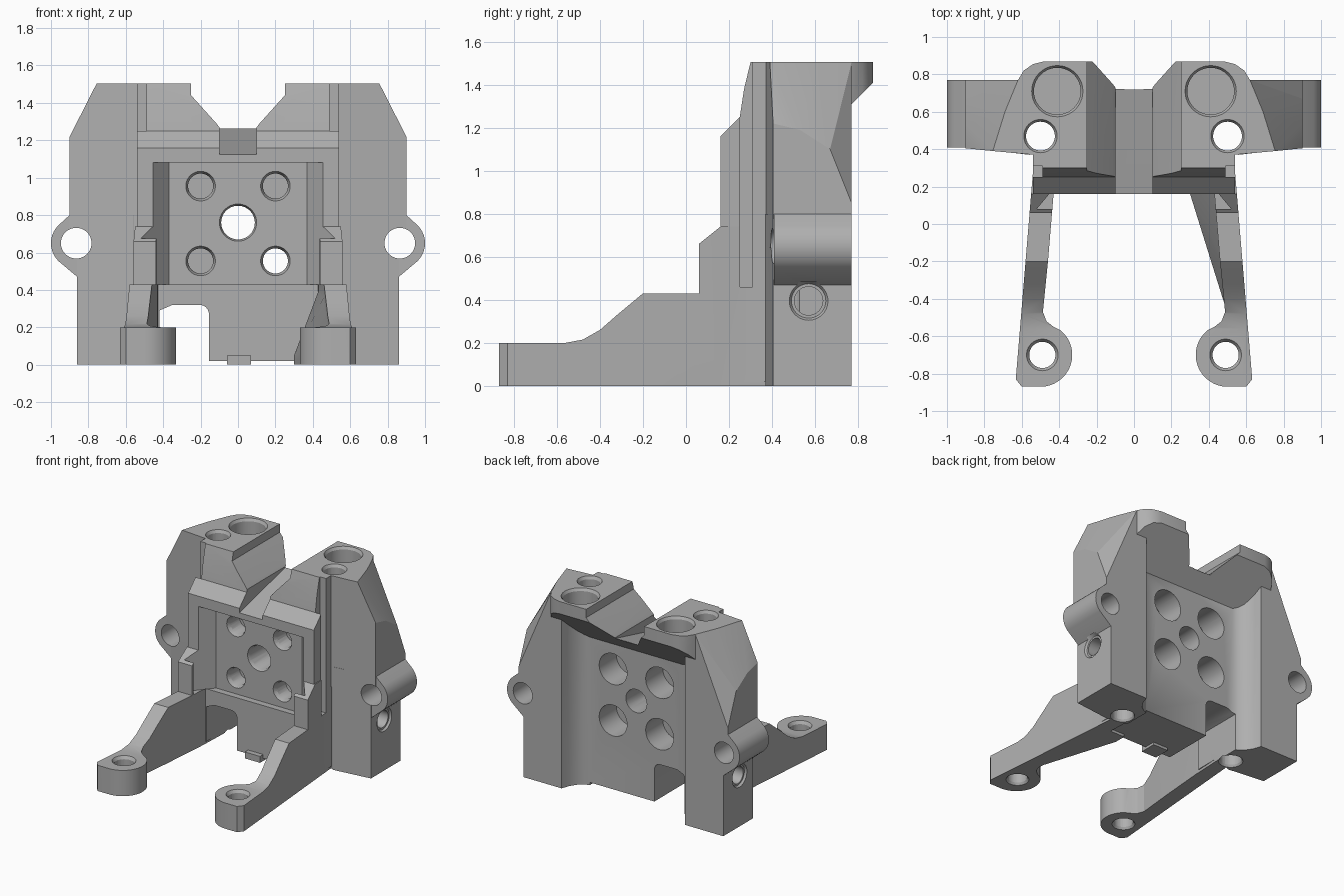
import bpy, bmesh, math
from mathutils import Vector, Matrix

if "Cube" in bpy.data.objects:
    bpy.data.objects.remove(bpy.data.objects["Cube"], do_unlink=True)

grey = bpy.data.materials.new("plain_grey")
grey.use_nodes = True
grey.diffuse_color = (0.43, 0.43, 0.43, 1)
grey.node_tree.nodes["Principled BSDF"].inputs["Base Color"].default_value = (0.43, 0.43, 0.43, 1)


def finish(name, bm):
    bmesh.ops.recalc_face_normals(bm, faces=bm.faces)
    mesh = bpy.data.meshes.new(name)
    bm.to_mesh(mesh)
    bm.free()
    mesh.materials.append(grey)
    obj = bpy.data.objects.new(name, mesh)
    bpy.context.collection.objects.link(obj)
    return obj


def prism(name, outline, axis, lo, hi):
    """Extrude a 2D outline along an axis; outline uses the other two axes in order."""
    bm = bmesh.new()
    def place(p, t):
        c = list(p)
        c.insert("xyz".index(axis), t)
        return bm.verts.new(c)
    face = bm.faces.new([place(p, lo) for p in outline])
    ext = bmesh.ops.extrude_face_region(bm, geom=[face])
    step = Vector([hi - lo if a == axis else 0 for a in "xyz"])
    bmesh.ops.translate(bm, vec=step, verts=[v for v in ext["geom"] if isinstance(v, bmesh.types.BMVert)])
    return finish(name, bm)


def hull(name, points):
    bm = bmesh.new()
    for p in points:
        bm.verts.new(p)
    out = bmesh.ops.convex_hull(bm, input=bm.verts)
    loose = {v for v in out["geom_interior"] + out["geom_unused"] if isinstance(v, bmesh.types.BMVert)}
    bmesh.ops.delete(bm, geom=list(loose), context="VERTS")
    bmesh.ops.dissolve_limit(bm, angle_limit=0.01, verts=bm.verts, edges=bm.edges)
    return finish(name, bm)


def rod(axis, centre, r1, r2=None, length=3):
    """Round cutter about a centre; two radii make a cone."""
    bm = bmesh.new()
    turn = {"x": Matrix.Rotation(math.pi / 2, 4, "Y"), "y": Matrix.Rotation(-math.pi / 2, 4, "X"),
            "z": Matrix.Identity(4)}[axis]
    bmesh.ops.create_cone(bm, cap_ends=True, segments=40, radius1=r1, radius2=r1 if r2 is None else r2,
                          depth=length, matrix=Matrix.Translation(centre) @ turn)
    return finish("cutter", bm)


def boolean(target, tool, how):
    mod = target.modifiers.new("join", "BOOLEAN")
    mod.operation, mod.solver, mod.object = how, "EXACT", tool
    bpy.context.view_layer.objects.active = target
    bpy.ops.object.modifier_apply(modifier=mod.name)
    bpy.data.objects.remove(tool, do_unlink=True)


def arc(cx, cy, r, a, b, n=16):
    return [(cx + r * math.cos(math.radians(a + (b - a) * i / n)),
             cy + r * math.sin(math.radians(a + (b - a) * i / n))) for i in range(n + 1)]


def flip(points, s):
    return [(p[0] * s,) + tuple(p[1:]) for p in points]


# Central plate with stepped front and overhanging back
body = prism("mount_bracket", [
    (.16, .43), (.16, 1.16), (.25, 1.25), (.27, 1.38), (.3, 1.505), (.72, 1.505),
    (.72, 1.26), (.61, 1.15), (.61, .02), (.21, .02), (.21, .43)], "x", -.54, .54)

# Leg side profile shared by both sides
leg_side = [(-.87, 0), (-.87, .2), (-.56, .2), (-.48, .215), (-.4, .26), (-.32, .33), (-.2, .43),
            (.06, .43), (.06, .66), (.16, .74), (.4, .74), (.4, 0)]

for s in (1, -1):
    # Lower tower, with the curved corner of the back recess
    parts = [prism("tower_base", flip([(.86, .405), (.56, .37), (.5, .4), (.53, .77), (.86, .77)], s), "z", 0, .8)]
    parts.append(prism("recess_corner", flip([
        (.6, .4), (.4, .4), (.4, .61), (.435, .625), (.475, .655), (.51, .71), (.53, .77), (.6, .77)], s),
        "z", 0, 1.3))
    # Upper tower with faceted shoulders
    parts.append(hull("tower_top", flip([
        (.53, .37, 1.505), (.53, .77, 1.505), (.62, .77, 1.505), (.69, .6, 1.505), (.755, .39, 1.505),
        (.9, .405, 1.22), (.9, .53, 1.19), (.9, .67, 1.1), (.9, .77, .85), (.9, .77, .64), (.9, .405, .64),
        (.53, .37, .64), (.53, .77, .64)], s)))
    # Overhanging top lip
    rim = [(.05, .87), (.48, .87), (.54, .855), (.59, .82), (.62, .77), (.62, .6), (.05, .6)]
    parts.append(hull("top_lip", flip([(x, y, z) for x, y in rim for z in (1.505, y + .54)], s)))
    # Side ear
    ear = arc(.865, .65, .135, -90, 270, 40)[:-1] + [(.86, .47), (.8, .47), (.8, .8), (.9, .8)]
    parts.append(hull("side_ear", flip([(x, y, z) for x, z in ear for y in (.41, .77)], s)))
    # Front leg: plan outline trimmed by the side profile
    plan = ([(.53, .4), (.55, .16), (.632, -.83), (.6, -.87)] + arc(.5, -.7, .17, -90, -230)
            + [(.43, -.55), (.468, -.52), (.487, -.47), (.46, -.2), (.43, .16), (.42, .4)])
    leg = prism("front_leg", flip(plan, s), "z", -.1, 1)
    boolean(leg, prism("cutter", leg_side, "x", -1, 1), "INTERSECT")
    parts.append(leg)
    for part in parts:
        boolean(body, part, "UNION")

# Sloping web inside one leg, and the small bottom tab
boolean(body, hull("leg_web", [(.5, -.48, 0), (.5, -.48, .2), (.3, .16, 0), (.33, .25, 0), (.5, .25, 0),
                               (.3, .25, 0), (.3, .16, .05), (.3, .25, .05), (.44, .16, .42),
                               (.44, .25, .42), (.5, .25, .42), (.48, -.2, .4)]), "UNION")
boolean(body, prism("tab", [(-.06, .17), (.07, .17), (.07, .3), (-.06, .3)], "z", 0, .05), "UNION")

# Front pocket, top channel, cable opening
cuts = [hull("cutter", [(s * x, y, z) for s in (1, -1) for x, y in ((.52, .08), (.37, .26))
                        for z in (.43, 1.08)])]
notch = [(.25, 1.6), (.25, 1.44), (.115, 1.29), (.1, 1.27)]
cuts.append(prism("cutter", notch + [(-x, z) for x, z in reversed(notch)], "y", 0, 1))
cuts.append(prism("cutter", [(.1, 1.11), (.72, 1.262), (.9, 1.3), (.1, 1.3)], "x", -.1, .1))
cuts.append(prism("cutter", [(-.42, -.1), (-.155, -.1), (-.155, .27)] + arc(-.205, .27, .05, 0, 90, 6)
                  + [(-.35, .32), (-.42, .29)], "y", .1, .64))

# Screw holes through the plate, wider at the back
for x in (-.2, .2):
    for z in (.555, .955):
        cuts += [rod("y", (x, .5, z), .067, length=1), rod("y", (x, .265, z), .088, .066, .05),
                 rod("y", (x, .55, z), .12, length=.3)]
cuts += [rod("y", (0, .5, .76), .09, length=1), rod("y", (0, .265, .76), .107, .088, .05)]

# Mirrored holes and slots
for s in (1, -1):
    cuts += [
        rod("y", (.865 * s, .6, .65), .082, length=1),
        rod("x", (.7 * s, .57, .395), .066, length=.5),
        rod("x", (.86 * s, .57, .395), .08 if s > 0 else .1, .1 if s > 0 else .08, .03),
        rod("z", (.5 * s, .47, .7), .077),
        rod("z", (.5 * s, .47, 1.495), .075, .092, .03),
        rod("z", (.5 * s, .47, .005), .092, .075, .03),
        rod("z", (.41 * s, .71, 1.5), .125, length=.24),
        rod("z", (.41 * s, .71, 1.495), .122, .14, .03),
        rod("z", (.49 * s, -.7, 0), .07, length=1),
        rod("z", (.49 * s, -.7, .19), .068, .088, .03),
        rod("z", (.49 * s, -.7, .005), .088, .068, .03),
        prism("cutter", flip([(.6, .25), (.49, .25), (.49, .31), (.6, .31)], s), "z", .46, 1.6)]
for tool in cuts:
    boolean(body, tool, "DIFFERENCE")

# Crisp edges with smooth bores
bpy.ops.object.select_all(action="DESELECT")
body.select_set(True)
bpy.context.view_layer.objects.active = body
bpy.ops.object.shade_smooth_by_angle(angle=math.radians(25))
